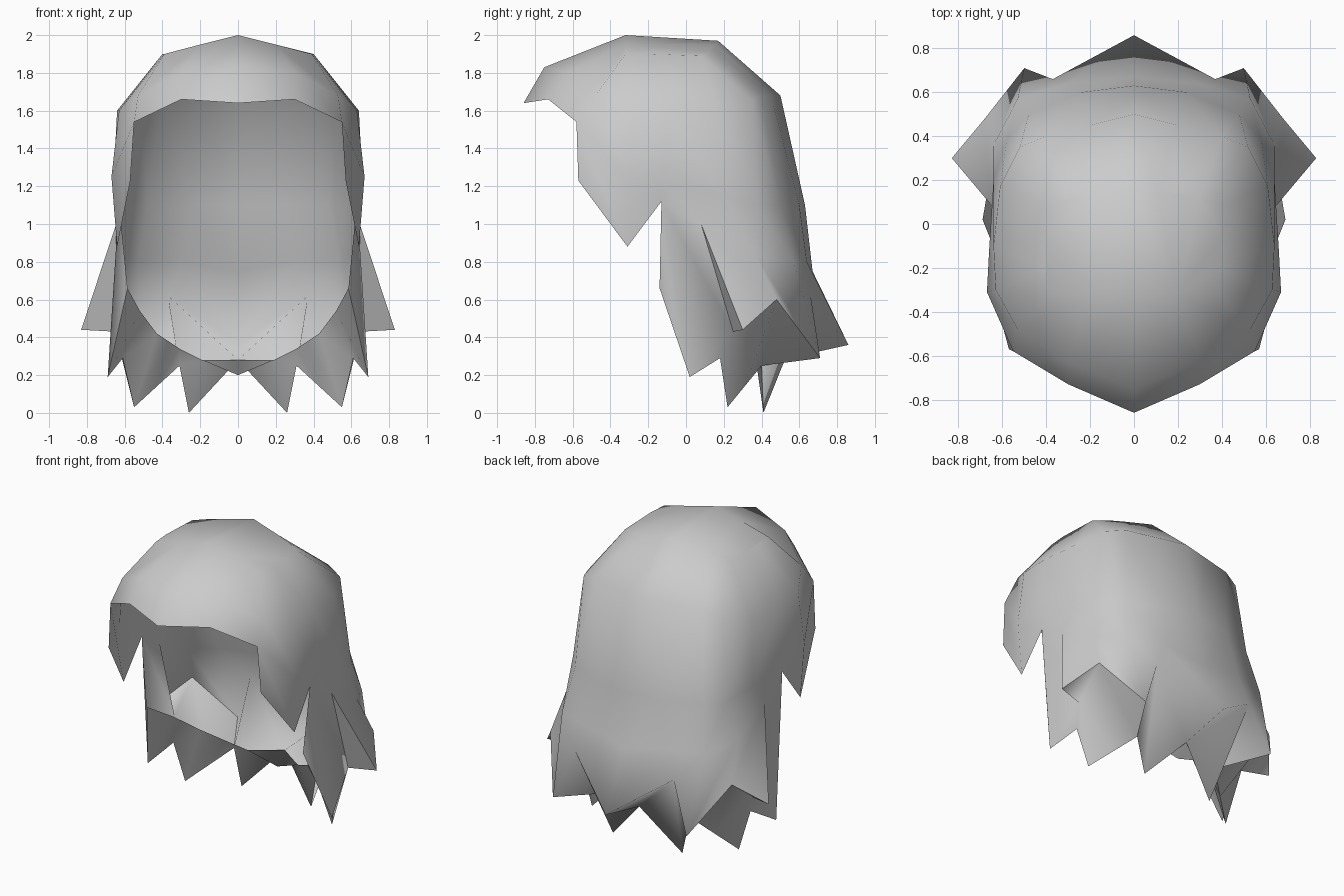
import bpy, bmesh, math

cube = bpy.data.objects.get("Cube")
if cube:
    bpy.data.objects.remove(cube, do_unlink=True)

# One flat grey
grey = bpy.data.materials.new("hair_grey")
grey.use_nodes = True
colour = (0.6, 0.6, 0.6, 1)
grey.diffuse_color = colour
grey.node_tree.nodes["Principled BSDF"].inputs["Base Color"].default_value = colour

# Half outlines running from the front centre, round the left side, to the back centre
crown = [(0, -.32, 2), (.2, -.32, 1.95), (.39, -.32, 1.9), (.4, -.2, 1.9), (.4, -.05, 1.895),
         (.4, .08, 1.89), (.3, .12, 1.91), (.2, .14, 1.93), (.1, .155, 1.95), (0, .17, 1.97)]
shoulder = [(0, -.75, 1.83), (.3, -.63, 1.80), (.53, -.48, 1.68), (.63, -.3, 1.6), (.64, -.1, 1.6),
            (.61, .17, 1.6), (.52, .35, 1.65), (.4, .4, 1.68), (.2, .45, 1.68), (0, .5, 1.68)]
# Fringe edge at the front, ear height at the sides
fringe = [(0, -.86, 1.64), (.3, -.73, 1.66), (.55, -.58, 1.54), (.67, -.31, 1.25), (.66, -.12, 1.22),
          (.64, .2, 1.15), (.58, .38, 1.1), (.48, .5, 1.1), (.24, .6, 1.1), (0, .63, 1.1)]
# Pointed side lock, then the nape (starts at the front corner)
lock = [(.57, -.57, 1.23), (.64, -.31, .88), (.63, -.13, 1.12), (.645, .08, 1.0),
        (.64, .36, .85), (.53, .57, .8), (.3, .64, .8), (0, .67, .75)]

# Flared outer flaps: edge points from behind the lock to the back centre
corner = (.585, -.14, .66)
front_tip, front_notch = (.69, .02, .19), (.65, .25, .43)
side_tip, side_notch = (.83, .3, .44), (.68, .48, .60)
rear_tip, rear_notch, back_tip = (.5, .71, .29), (.37, .66, .62), (0, .86, .36)
nape = [lock[2], lock[2], lock[3], lock[3]] + lock[4:]
flaps = [corner, front_tip, front_notch, side_tip, side_notch, rear_tip, rear_notch, back_tip]
# Underside folds in below the side tip
tuck = [front_tip, front_tip, front_notch, front_notch, side_notch, rear_tip, rear_notch, back_tip]
# Lower tufts and the neck opening
tufts = [front_tip, front_tip, (.61, .18, .29), (.55, .22, .03), (.43, .31, .14),
         (.31, .40, .25), (.26, .41, 0), (0, .5, .28)]
neck = [corner, corner, (.52, .05, .54), (.43, .2, .42), (.37, .25, .38),
        (.31, .3, .34), (.19, .37, .28), (0, .42, .2)]

bm = bmesh.new()


def bridge(rows):
    """Join each row of points to the next, lined up at the back centre."""
    rows = [[bm.verts.new(p) for p in row] for row in rows]
    for upper, lower in zip(rows, rows[1:]):
        n = min(len(upper), len(lower))
        a, b = upper[-n:], lower[-n:]
        for i in range(n - 1):
            bm.faces.new((a[i], b[i], b[i + 1], a[i + 1]))
    return rows


cap = bridge([crown, shoulder, fringe, lock])
bm.faces.new(cap[0])
bridge([nape, flaps, tuck, tufts, neck])

bmesh.ops.remove_doubles(bm, verts=bm.verts, dist=0.001)
bmesh.ops.dissolve_degenerate(bm, edges=bm.edges, dist=0.001)
bmesh.ops.recalc_face_normals(bm, faces=bm.faces)
if max(bm.faces, key=lambda f: f.calc_center_median().z).normal.z < 0:
    bmesh.ops.reverse_faces(bm, faces=bm.faces)

mesh = bpy.data.meshes.new("hair")
bm.to_mesh(mesh)
bm.free()
mesh.materials.append(grey)
hair = bpy.data.objects.new("hair", mesh)
bpy.context.collection.objects.link(hair)

# Soft shading with crisp folds under the flaps
bpy.ops.object.select_all(action='DESELECT')
hair.select_set(True)
bpy.context.view_layer.objects.active = hair
bpy.ops.object.shade_smooth_by_angle(angle=math.radians(65))

# Right half
mirror = hair.modifiers.new("mirror", 'MIRROR')
mirror.use_clip = True
mirror.merge_threshold = 0.001
